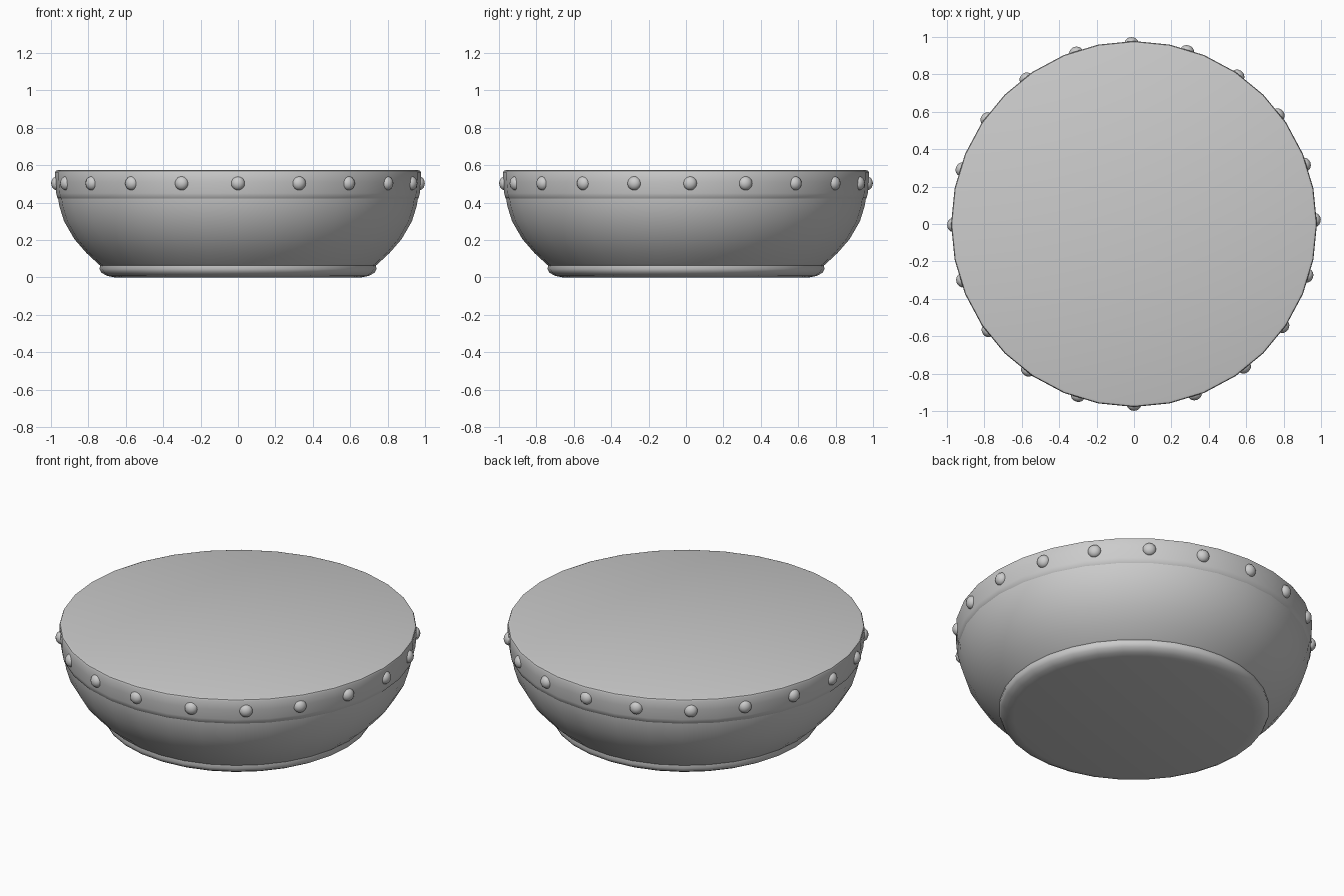
import bpy, bmesh
from math import sin, cos, pi, radians

if "Cube" in bpy.data.objects:
    bpy.data.objects.remove(bpy.data.objects["Cube"])

SIDES = 32


def lathe(name, profile):
    """Spin a (radius, z) profile into a closed solid with flat caps."""
    bm = bmesh.new()
    rings = [[bm.verts.new((r * cos(2 * pi * i / SIDES), r * sin(2 * pi * i / SIDES), z))
              for i in range(SIDES)] for r, z in profile]
    for a, b in zip(rings, rings[1:]):
        for i in range(SIDES):
            j = (i + 1) % SIDES
            bm.faces.new((a[i], a[j], b[j], b[i]))
    bm.faces.new(rings[0][::-1])
    bm.faces.new(rings[-1])
    mesh = bpy.data.meshes.new(name)
    bm.to_mesh(mesh)
    bm.free()
    obj = bpy.data.objects.new(name, mesh)
    bpy.context.collection.objects.link(obj)
    smooth(obj)
    return obj


def smooth(obj):
    bpy.ops.object.select_all(action='DESELECT')
    obj.select_set(True)
    bpy.context.view_layer.objects.active = obj
    bpy.ops.object.shade_smooth_by_angle(angle=radians(40))


# Foot ring with a rounded lower edge
lathe("drum_foot", [(0.66, 0.0), (0.70, 0.008), (0.73, 0.025), (0.74, 0.045), (0.738, 0.066)])

# Bowl-shaped shell
lathe("drum_shell", [(0.725, 0.055), (0.745, 0.07), (0.81, 0.13), (0.875, 0.205),
                     (0.93, 0.30), (0.955, 0.38), (0.965, 0.44), (0.965, 0.48)])

# Skin pulled over the rim, with a soft lower band edge
lathe("drum_skin", [(0.955, 0.415), (0.966, 0.425), (0.972, 0.45), (0.977, 0.51),
                    (0.978, 0.56), (0.974, 0.57), (0.962, 0.574)])

# Round studs around the rim, the first at the front
for k in range(20):
    a = radians(-90 + (17.9 * k + 1.8 if k else 0))
    bpy.ops.mesh.primitive_uv_sphere_add(segments=16, ring_count=10, radius=1,
                                         location=(0.968 * cos(a), 0.968 * sin(a), 0.503),
                                         rotation=(0, 0, a))
    stud = bpy.context.object
    stud.name = f"stud_{k + 1}"
    stud.scale = (0.031, 0.037, 0.037)
    smooth(stud)
